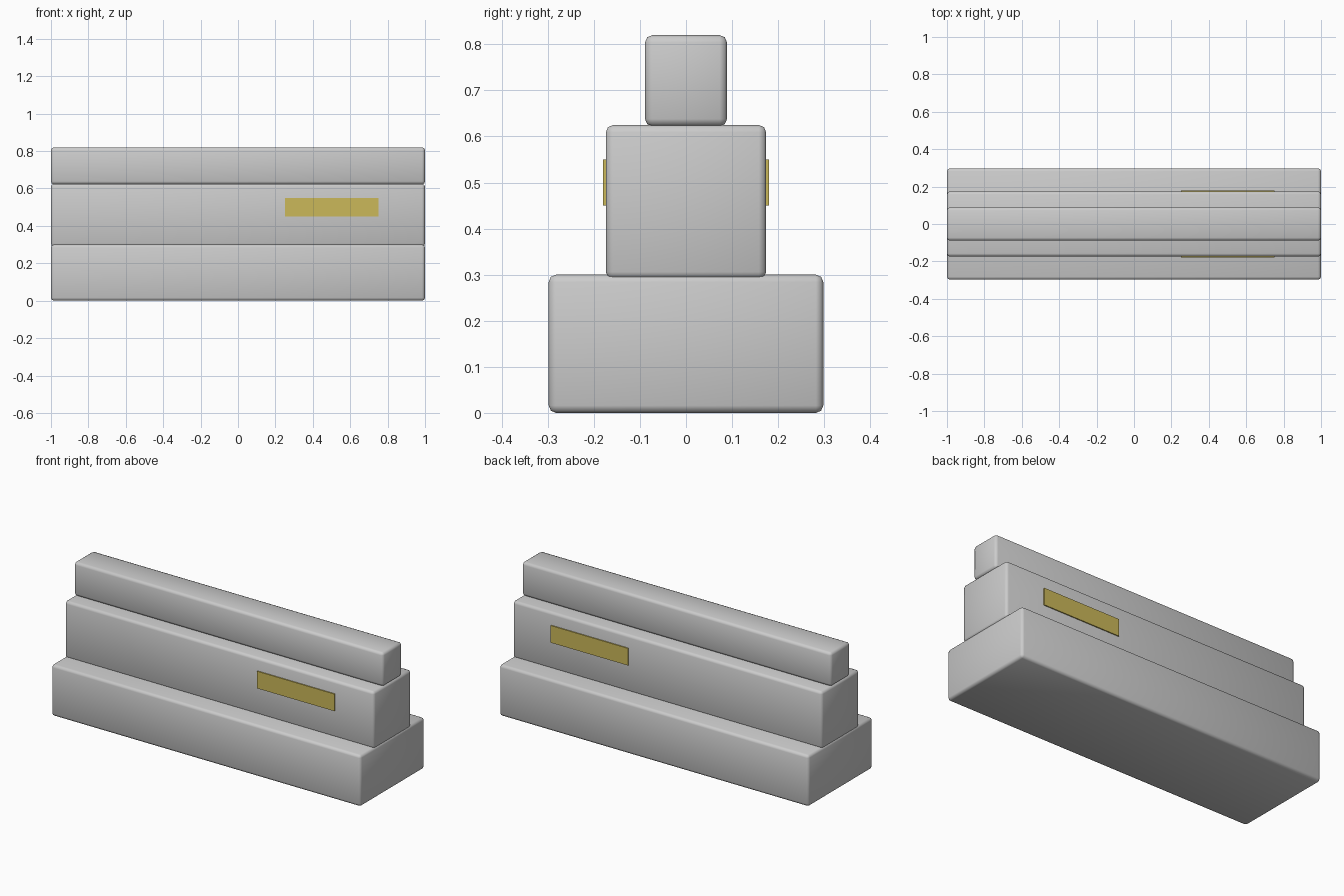
import bpy
import math

if "Cube" in bpy.data.objects:
    bpy.data.objects.remove(bpy.data.objects["Cube"])


def block(name, x, y, z, bevel=0.0):
    """Box from (min, max) ranges, with optional rounded edges."""
    ranges = (x, y, z)
    bpy.ops.mesh.primitive_cube_add(size=1, location=[(a + b) / 2 for a, b in ranges])
    ob = bpy.context.object
    ob.name = name
    ob.scale = [b - a for a, b in ranges]
    bpy.ops.object.transform_apply(location=False, rotation=False, scale=True)
    if bevel:
        mod = ob.modifiers.new("rounded_edges", 'BEVEL')
        mod.width = bevel
        mod.segments = 2
        bpy.ops.object.modifier_apply(modifier=mod.name)
        bpy.ops.object.shade_smooth_by_angle(angle=math.radians(50))
    return ob


# Stepped barrier body: name, half width, bottom, top
for name, w, z0, z1 in (("base_step", 0.298, 0.0, 0.30),
                        ("middle_step", 0.174, 0.29, 0.625),
                        ("top_rail", 0.089, 0.622, 0.82)):
    block(name, (-1, 1), (-w, w), (z0, z1), 0.016)

# Reflector plates on both faces
mat = bpy.data.materials.new("reflector_yellow")
mat.diffuse_color = (0.6, 0.48, 0.1, 1)
mat.use_nodes = True
mat.node_tree.nodes["Principled BSDF"].inputs["Base Color"].default_value = mat.diffuse_color
for name, s in (("front_reflector", -1), ("back_reflector", 1)):
    plate = block(name, (0.25, 0.75), sorted((s * 0.165, s * 0.18)), (0.45, 0.55))
    plate.data.materials.append(mat)
